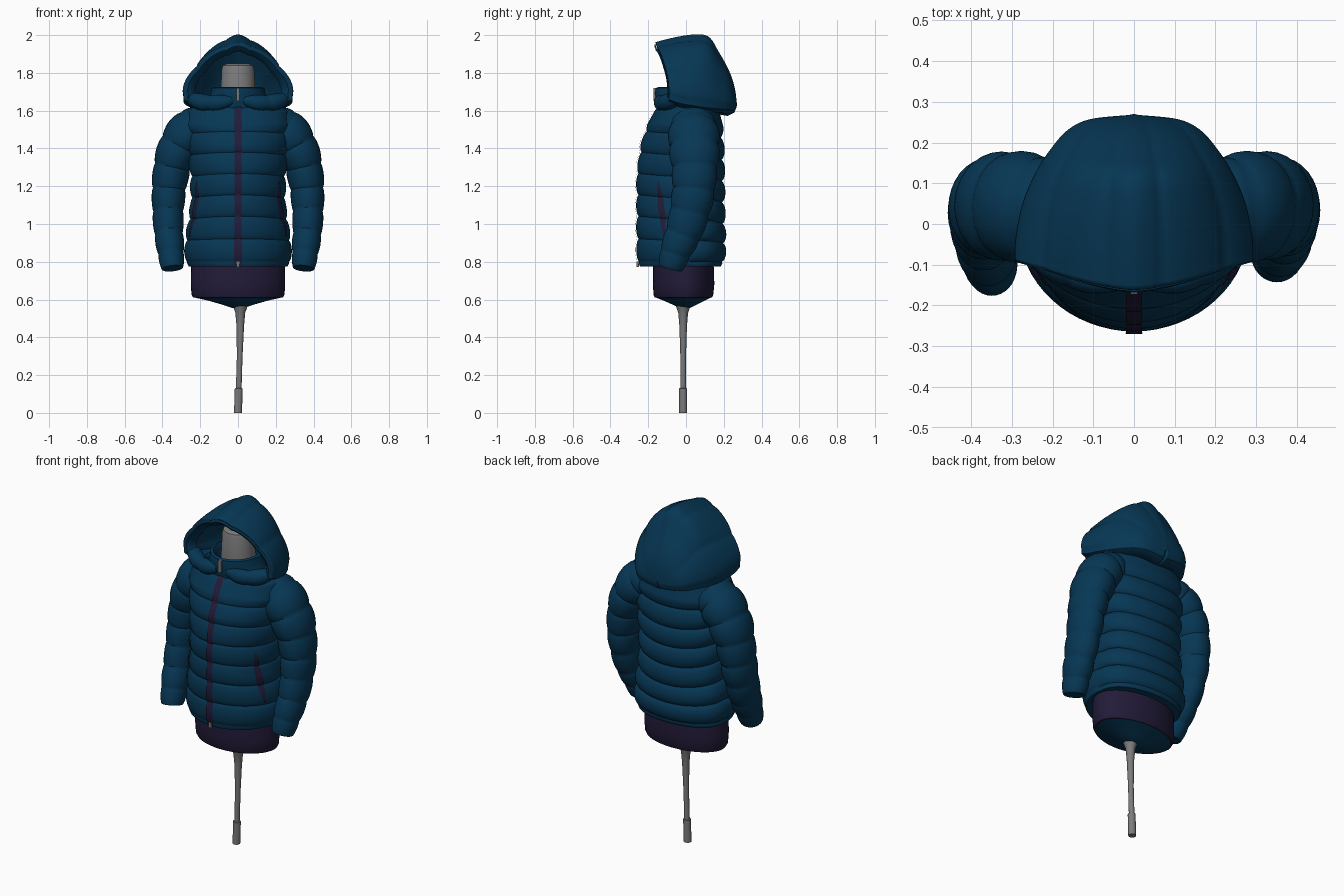
import bpy, bmesh, math
from mathutils import Vector

cube = bpy.data.objects.get("Cube")
if cube:
    bpy.data.objects.remove(cube, do_unlink=True)


def material(name, rgb):
    m = bpy.data.materials.new(name)
    m.use_nodes = True
    m.diffuse_color = (*rgb, 1)
    bsdf = m.node_tree.nodes["Principled BSDF"]
    bsdf.inputs["Base Color"].default_value = (*rgb, 1)
    bsdf.inputs["Roughness"].default_value = 0.8
    return m


BLUE = material("padded blue", (0.002, 0.038, 0.09))
PLUM = material("dark plum", (0.016, 0.011, 0.04))
GREY = material("metal grey", (0.2, 0.2, 0.2))


def loft(name, rings, mat, closed=True, caps=True, angle=40):
    """Skin a list of equal point rows into one mesh object."""
    bm = bmesh.new()
    rows = [[bm.verts.new(p) for p in ring] for ring in rings]
    n = len(rows[0])
    for a, b in zip(rows, rows[1:]):
        for i in range(n if closed else n - 1):
            j = (i + 1) % n
            bm.faces.new((a[i], a[j], b[j], b[i]))
    if closed:
        if caps:
            bm.faces.new(rows[0])
            bm.faces.new(rows[-1])
        bmesh.ops.recalc_face_normals(bm, faces=bm.faces)
    mesh = bpy.data.meshes.new(name)
    bm.to_mesh(mesh)
    bm.free()
    mesh.materials.append(mat)
    obj = bpy.data.objects.new(name, mesh)
    bpy.context.collection.objects.link(obj)
    bpy.ops.object.select_all(action="DESELECT")
    obj.select_set(True)
    bpy.context.view_layer.objects.active = obj
    bpy.ops.object.shade_smooth_by_angle(angle=math.radians(angle))
    return obj


def spline(keys, t):
    """Smooth blend through tuples, t from 0 to 1."""
    s = t * (len(keys) - 1)
    i = min(int(s), len(keys) - 2)
    f = s - i
    p0, p1, p2, p3 = (keys[max(0, min(len(keys) - 1, i + k))] for k in (-1, 0, 1, 2))
    return [0.5 * (2 * b + (c - a) * f + (2 * a - 5 * b + 4 * c - d) * f * f
                   + (3 * b - a - 3 * c + d) * f ** 3)
            for a, b, c, d in zip(p0, p1, p2, p3)]


def by_height(keys, z):
    for a, b in zip(keys, keys[1:]):
        if z <= b[0]:
            f = max(0, (z - a[0]) / (b[0] - a[0]))
            return [p + (q - p) * f for p, q in zip(a, b)]
    return keys[-1]


def puff(s):
    """Quilting: 0 on a seam (whole s), 1 mid channel."""
    return abs(math.sin(math.pi * s)) ** 0.6


def ellipse(z, w, front, back, n=40):
    """Level ring with separate front and back depth."""
    angles = [2 * math.pi * i / n for i in range(n)]
    return [Vector((w * math.cos(a), math.sin(a) * (back if math.sin(a) > 0 else front), z))
            for a in angles]


# Jacket body: height, half width, front depth, back depth
BODY = [(0.772, 0.262, 0.245, 0.185), (0.80, 0.285, 0.262, 0.21), (0.9, 0.285, 0.264, 0.215),
        (1.1, 0.255, 0.264, 0.21), (1.25, 0.255, 0.264, 0.208), (1.4, 0.27, 0.243, 0.206),
        (1.52, 0.285, 0.205, 0.2), (1.6, 0.265, 0.165, 0.175), (1.64, 0.2, 0.13, 0.15),
        (1.66, 0.11, 0.1, 0.11)]
SEAM = 0.113


def body_point(z, a, lift=0.0):
    _, w, front, back = by_height(BODY, z)
    c, s = math.cos(a), math.sin(a)
    depth = 0.09 if s > 0 else 0.05
    g = 1 - depth * (1 - puff((z - 0.8) / SEAM)) if z < 1.53 else 1
    y = back * s ** 0.7 if s > 0 else front * s
    # seams dip at the back and rise at the front, level at hem and neck
    fade = max(0, min(1, (z - 0.8) / 0.2, (1.6 - z) / 0.15))
    bow = (-0.025 if s > 0 else 0.015) * s * s * fade
    return Vector(((w * g + lift) * c, y * g + lift * s, z + bow))


loft("jacket_body", [[body_point(0.8 + SEAM / 14 * (i - 3), 2 * math.pi * k / 64)
                      for k in range(64)] for i in range(110)], BLUE)


def body_strip(name, z0, z1, angle0, angle1, half, mat):
    """Thin plate that follows the padded surface."""
    rows = []
    for i in range(91):
        f = i / 90
        a = angle0 + (angle1 - angle0) * f
        h = half * (1 if angle0 == angle1 else 0.25 + 0.75 * math.sin(math.pi * f))
        rows.append([body_point(z0 + (z1 - z0) * f, a + h * k, 0.006) for k in (-1, 0, 1)])
    return loft(name, rows, mat, closed=False)


# Centre placket and slanted pocket welts
FRONT = -math.pi / 2
body_strip("zip_placket", 0.78, 1.645, FRONT, FRONT, 0.07, PLUM)
for side, label in ((1, "left"), (-1, "right")):
    body_strip(label + "_pocket", 0.93, 1.22, FRONT + side * 1.13, FRONT + side * 0.99,
               0.075, PLUM)


def sweep(name, keys, mat, steps, seams, depth, side=1, n=32, reach=0.0):
    """Padded tube: keys hold x, y, z, radius across, radius fore-aft."""
    rings = []
    for i in range(steps + 1):
        t = i / steps
        x, y, z, ru, rv = spline(keys, t)
        a, b = spline(keys, max(0, t - 0.02)), spline(keys, min(1, t + 0.02))
        tangent = Vector([q - p for p, q in zip(a[:3], b[:3])]).normalized()
        u = tangent.cross(Vector((0, 1, 0))).normalized()
        v = u.cross(tangent)
        g = 1 - depth * (1 - puff(t * seams))
        ring = []
        for k in range(n):
            ang = 2 * math.pi * k / n
            p = Vector((x, y, z)) + u * (ru * g * math.cos(ang)) + v * (rv * g * math.sin(ang))
            ring.append(Vector((p.x * side, p.y - reach * t ** 3, p.z)))
        rings.append(ring)
    return loft(name, rings, mat)


SLEEVE = [(0.17, 0.035, 1.53, 0.09, 0.11), (0.25, 0.04, 1.495, 0.118, 0.135),
          (0.322, 0.045, 1.385, 0.11, 0.135), (0.358, 0.045, 1.25, 0.097, 0.12),
          (0.369, 0.033, 1.12, 0.088, 0.112), (0.368, 0.0, 0.98, 0.08, 0.1),
          (0.357, -0.045, 0.86, 0.073, 0.085), (0.347, -0.072, 0.765, 0.06, 0.066)]
HOOD_ROLL = [(0.25, -0.05, 1.665, 0.035, 0.04), (0.19, -0.1, 1.645, 0.045, 0.042),
             (0.11, -0.135, 1.642, 0.042, 0.035), (0.03, -0.145, 1.655, 0.025, 0.02)]
for side, label, reach in ((1, "left", 0.01), (-1, "right", 0.045)):
    sweep(label + "_sleeve", SLEEVE, BLUE, 88, 8, 0.08, side, reach=reach)
    sweep(label + "_hood_roll", HOOD_ROLL, BLUE, 24, 2, 0.15, side, 20)

# Standing collar, turned down on the inside
collar = [(1.6, 0.19, 0.15, 0.15), (1.65, 0.16, 0.158, 0.13), (1.69, 0.145, 0.165, 0.12),
          (1.72, 0.14, 0.16, 0.115), (1.725, 0.125, 0.145, 0.105), (1.7, 0.11, 0.125, 0.095),
          (1.64, 0.1, 0.11, 0.09)]
loft("collar", [ellipse(*k) for k in collar], BLUE, caps=False)

# Hood arches, front rim to nape: crown y, crown z, corner x, corner y, corner z
HOOD = [(-0.16, 1.955, 0.29, -0.09, 1.69), (-0.06, 1.98, 0.288, -0.035, 1.67),
        (0.04, 1.995, 0.272, 0.045, 1.655), (0.115, 1.985, 0.243, 0.115, 1.645),
        (0.165, 1.91, 0.205, 0.175, 1.64), (0.22, 1.81, 0.16, 0.225, 1.635),
        (0.25, 1.72, 0.105, 0.25, 1.63), (0.262, 1.63, 0.004, 0.26, 1.62)]


def hood_arch(t, n=30):
    cy, cz, w, sy, sz = spline(HOOD, t)
    half = []
    for i in range(n + 1):
        a = math.pi / 2 * i / n
        across, rise = math.sin(a) ** 1.25, math.cos(a) ** 1.2
        g = 1 - 0.035 * (1 - puff(i / n * 2.5 + 0.5))
        y = sy + (cy - sy) * rise ** 2
        half.append(Vector((w * across * g, y, sz + (cz - sz) * rise * g)))
    # lower edge curls in toward the neck
    half.append(Vector((w * 0.97, sy - 0.01 * t, sz - 0.025)))
    half.append(Vector((w * 0.84, sy - 0.04 * t, sz - 0.04)))
    half.append(Vector((w * 0.55, sy - 0.13 * t, sz - 0.025)))
    return [Vector((-p.x, p.y, p.z)) for p in reversed(half[1:])] + half


hood = loft("hood", [hood_arch(i / 40) for i in range(41)], BLUE, closed=False)
shell = hood.modifiers.new("padding", "SOLIDIFY")
shell.thickness = 0.016
shell.offset = 0

# Wide padded facing turned in around the face opening
rim = hood_arch(0)[2:-2]
facing = []
for inset, back in ((0, -0.004), (0.06, -0.008), (0.14, 0.006), (0.2, 0.03)):
    facing.append([Vector((p.x * (1 - inset), p.y + back, p.z - (p.z - 1.69) * inset * 0.8))
                   for p in rim])
loft("hood_facing", list(reversed(facing)), BLUE, closed=False)

# Display form: neck, hips and tapered underside
neck = [(1.6, 0.1, 0.09, 0.1), (1.7, 0.092, 0.085, 0.1), (1.82, 0.086, 0.08, 0.1),
        (1.84, 0.08, 0.074, 0.094), (1.85, 0.055, 0.05, 0.07)]
loft("form_neck", [ellipse(*k) for k in neck], GREY)
hips = [(0.85, 0.24, 0.17, 0.14), (0.76, 0.249, 0.174, 0.148), (0.68, 0.25, 0.175, 0.15),
        (0.625, 0.246, 0.172, 0.144), (0.61, 0.238, 0.165, 0.137)]
loft("form_hips", [ellipse(*k) for k in hips], PLUM)
under = [(0.612, 0.236, 0.163, 0.135), (0.595, 0.16, 0.12, 0.1), (0.575, 0.09, 0.075, 0.06),
         (0.555, 0.03, 0.03, 0.02)]
loft("form_underside", [ellipse(*k) for k in under], BLUE)

# Stand pole with flared top and thicker foot
pole = [(0.0, 0.021), (0.13, 0.021), (0.131, 0.015), (0.3, 0.015), (0.46, 0.02),
        (0.53, 0.026), (0.575, 0.042)]
loft("stand_pole", [[p + Vector((0.012 * min(1, z / 0.4), -0.015, 0)) for p in ellipse(z, r, r, r, 16)]
                    for z, r in pole], GREY)

# Zip pulls at the neck and hem
for name, y, z, h in (("neck_zip_pull", -0.166, 1.685, 0.07), ("hem_zip_pull", -0.256, 0.787, 0.03)):
    bpy.ops.mesh.primitive_cube_add(size=1, location=(0, y, z))
    pull = bpy.context.object
    pull.name = name
    pull.scale = (0.018, 0.012, h)
    pull.data.materials.append(GREY)
